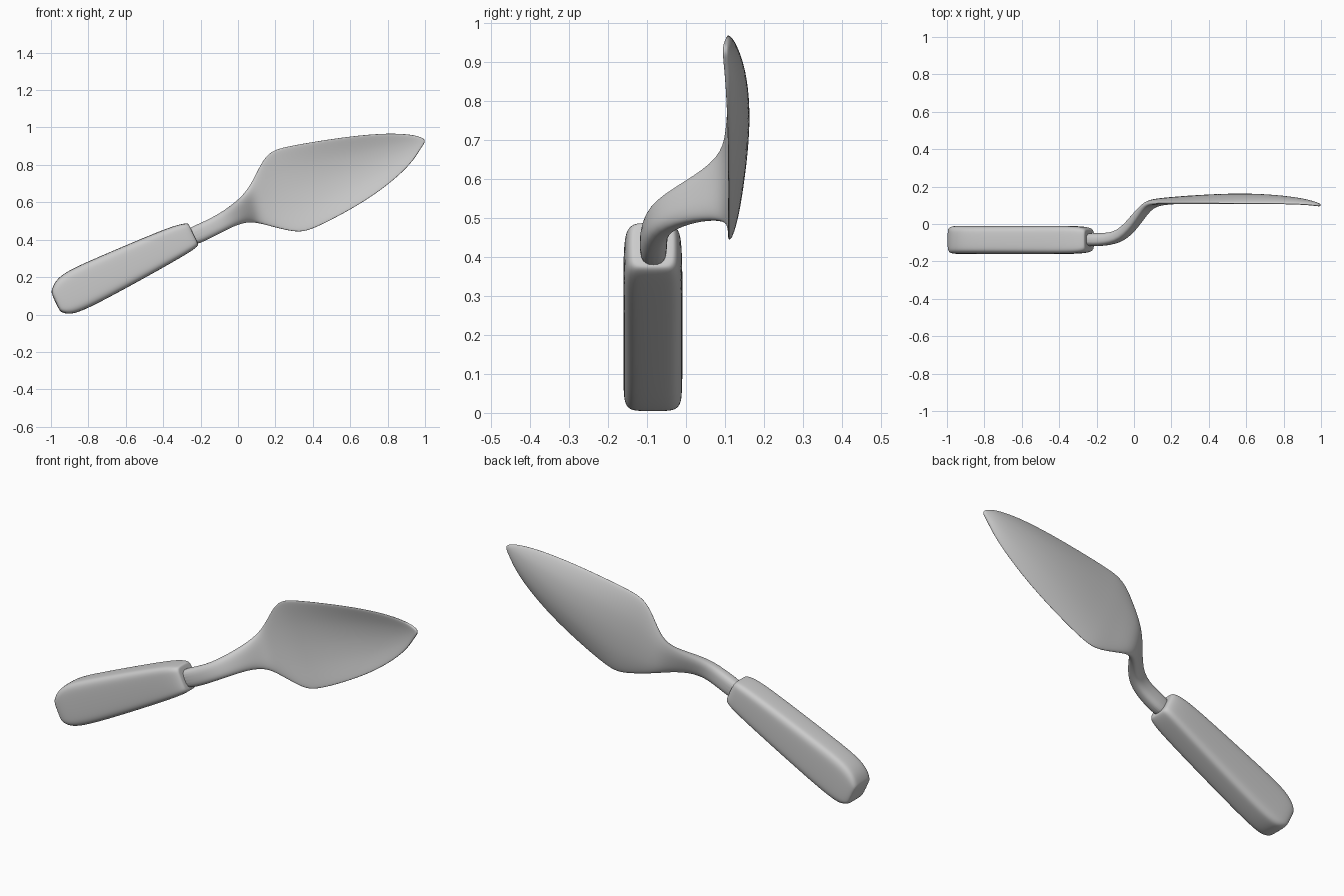
import bpy, bmesh, math
from mathutils import Vector


def spow(v, e):
    return math.copysign(abs(v) ** e, v)


def loft(name, sections, exponent, count=24):
    """Skin rings; section = upper x,z, lower x,z, y centre, half thickness, dish depth."""
    ups = [Vector((s[0], s[4], s[1])) for s in sections]
    lows = [Vector((s[2], s[4], s[3])) for s in sections]
    mids = [(a + b) / 2 for a, b in zip(ups, lows)]
    bm = bmesh.new()
    rings = []
    last = len(sections) - 1
    for i, s in enumerate(sections):
        tangent = mids[min(i + 1, last)] - mids[max(i - 1, 0)]
        half = (ups[i] - lows[i]) / 2
        normal = half.cross(tangent).normalized()
        ring = []
        for k in range(count):
            a = 2 * math.pi * (k + 0.0) / count
            t = spow(math.cos(a), exponent)
            d = s[5] * spow(math.sin(a), exponent) + s[6] * (1 - t * t)
            ring.append(bm.verts.new(mids[i] + half * t + normal * d))
        rings.append(ring)
    for r0, r1 in zip(rings, rings[1:]):
        for k in range(count):
            j = (k + 1) % count
            bm.faces.new((r0[k], r0[j], r1[j], r1[k]))
    bm.faces.new(rings[0])
    bm.faces.new(rings[-1])
    bmesh.ops.recalc_face_normals(bm, faces=bm.faces)
    for f in bm.faces:
        f.smooth = True
    mesh = bpy.data.meshes.new(name)
    bm.to_mesh(mesh)
    bm.free()
    obj = bpy.data.objects.new(name, mesh)
    bpy.context.collection.objects.link(obj)
    sub = obj.modifiers.new("smooth", 'SUBSURF')
    sub.levels = sub.render_levels = 2
    return obj


# Chunky rounded-rectangle handle
loft("handle", [
    (-1.00, 0.115, -0.955, 0.018, -0.085, 0.060, 0),
    (-0.995, 0.135, -0.935, 0.008, -0.085, 0.072, 0),
    (-0.980, 0.175, -0.895, 0.00, -0.085, 0.076, 0),
    (-0.930, 0.225, -0.83, 0.02, -0.085, 0.076, 0),
    (-0.80, 0.285, -0.70, 0.085, -0.085, 0.076, 0),
    (-0.55, 0.392, -0.45, 0.222, -0.085, 0.076, 0),
    (-0.35, 0.474, -0.27, 0.325, -0.085, 0.076, 0),
    (-0.285, 0.488, -0.222, 0.358, -0.085, 0.068, 0),
    (-0.265, 0.487, -0.212, 0.372, -0.085, 0.056, 0),
    (-0.262, 0.478, -0.215, 0.382, -0.085, 0.046, 0),
], 0.42)

# Cranked neck flowing into the dished, pointed blade
loft("neck_and_blade", [
    (-0.31, 0.445, -0.26, 0.355, -0.083, 0.036, 0),
    (-0.19, 0.492, -0.15, 0.405, -0.085, 0.036, 0),
    (-0.09, 0.545, -0.04, 0.465, -0.070, 0.032, 0),
    (0.00, 0.610, 0.04, 0.495, 0.035, 0.028, 0),
    (0.055, 0.670, 0.10, 0.492, 0.105, 0.022, 0.003),
    (0.10, 0.760, 0.18, 0.470, 0.112, 0.017, 0.010),
    (0.135, 0.830, 0.25, 0.452, 0.112, 0.014, 0.018),
    (0.18, 0.877, 0.33, 0.437, 0.111, 0.013, 0.026),
    (0.25, 0.898, 0.40, 0.455, 0.110, 0.013, 0.032),
    (0.42, 0.928, 0.55, 0.530, 0.110, 0.013, 0.042),
    (0.62, 0.957, 0.72, 0.630, 0.110, 0.013, 0.042),
    (0.80, 0.971, 0.86, 0.740, 0.109, 0.013, 0.028),
    (0.92, 0.964, 0.94, 0.825, 0.106, 0.012, 0.014),
    (0.965, 0.953, 0.975, 0.885, 0.103, 0.011, 0.004),
    (0.996, 0.940, 1.002, 0.922, 0.100, 0.007, 0),
], 0.75)
